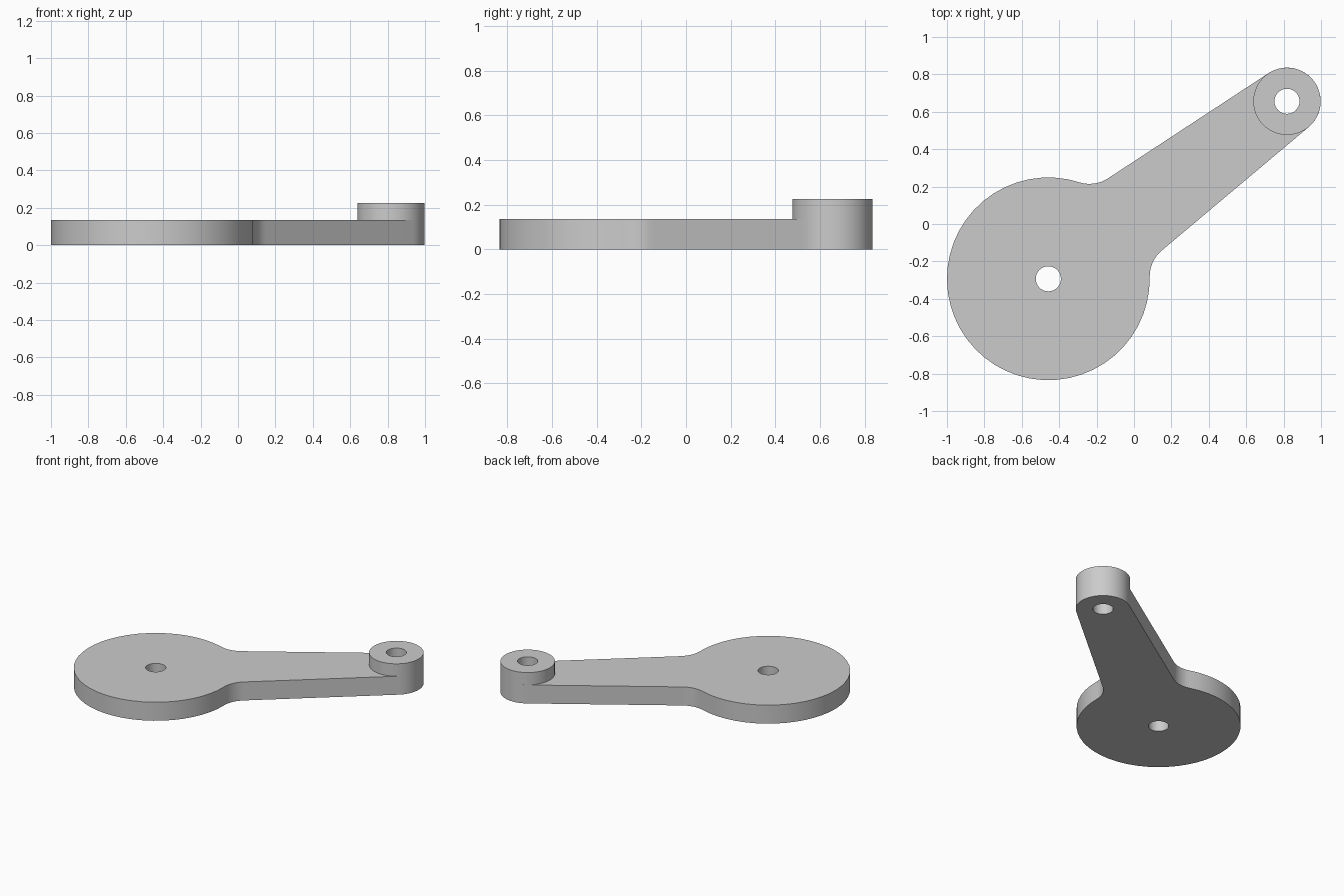
import bpy, bmesh
from math import sin, cos, asin, atan2, sqrt, pi, radians
from mathutils import Vector, Matrix

if "Cube" in bpy.data.objects:
    bpy.data.objects.remove(bpy.data.objects["Cube"])

DISC, DISC_R = Vector((-0.458, -0.293)), 0.542
BOSS, BOSS_R = Vector((0.818, 0.656)), 0.18
HOLE_R, FILLET = 0.067, 0.18
PLATE_TOP, BOSS_TOP = 0.135, 0.225

grey = bpy.data.materials.new("light grey metal")
grey.use_nodes = True
grey.diffuse_color = (0.6, 0.6, 0.6, 1)
grey.node_tree.nodes["Principled BSDF"].inputs["Base Color"].default_value = (0.6, 0.6, 0.6, 1)


def arc(centre, radius, start, end, steps):
    return [centre + radius * Vector((cos(a), sin(a)))
            for a in (start + (end - start) * i / steps for i in range(steps + 1))]


def circle(centre, radius, steps=40):
    return arc(centre, radius, 0, 2 * pi, steps)[:-1]


def extrude_profile(name, loops, bottom, top):
    """Solid between two heights; the first loop is the outline, the rest are holes."""
    bm = bmesh.new()
    for loop in loops:
        verts = [bm.verts.new((p.x, p.y, bottom)) for p in loop]
        for a, b in zip(verts, verts[1:] + verts[:1]):
            bm.edges.new((a, b))
    bmesh.ops.triangle_fill(bm, use_beauty=True, edges=bm.edges[:])
    new = bmesh.ops.extrude_face_region(bm, geom=bm.faces[:], use_keep_orig=True)
    bmesh.ops.translate(bm, vec=(0, 0, top - bottom),
                        verts=[v for v in new["geom"] if isinstance(v, bmesh.types.BMVert)])
    bmesh.ops.recalc_face_normals(bm, faces=bm.faces[:])
    mesh = bpy.data.meshes.new(name)
    bm.to_mesh(mesh)
    bm.free()
    mesh.materials.append(grey)
    obj = bpy.data.objects.new(name, mesh)
    bpy.context.collection.objects.link(obj)
    bpy.ops.object.select_all(action='DESELECT')
    obj.select_set(True)
    bpy.context.view_layer.objects.active = obj
    bpy.ops.object.shade_smooth_by_angle(angle=radians(30))


# Half outline of the lever along a local axis from disc to boss
axis = BOSS - DISC
length = axis.length
taper = radians(3.4)
normal = Vector((sin(taper), cos(taper)))
along = Vector((cos(taper), -sin(taper)))
edge = length * sin(taper) + BOSS_R
reach = sqrt((DISC_R + FILLET) ** 2 - (edge + FILLET) ** 2)
fillet_centre = (edge + FILLET) * normal + reach * along
join = atan2(fillet_centre.y, fillet_centre.x)

half = arc(Vector((length, 0)), BOSS_R, 0, pi / 2 - taper, 12)
half += arc(fillet_centre, FILLET, -pi / 2 - taper, join - pi, 8)
half += arc(Vector((0, 0)), DISC_R, join, pi, 20)[1:]

# Mirror the half across the axis, then turn it into place
outline = half + [Vector((p.x, -p.y)) for p in reversed(half[1:-1])]
turn = Matrix.Rotation(atan2(axis.y, axis.x), 2)
outline = [DISC + turn @ p for p in outline]

# Lever plate with both bores, and the raised boss on its narrow end
extrude_profile("lever_plate", [outline, circle(DISC, HOLE_R), circle(BOSS, HOLE_R)], 0, PLATE_TOP)
extrude_profile("pivot_boss", [circle(BOSS, BOSS_R, 48), circle(BOSS, HOLE_R)], PLATE_TOP, BOSS_TOP)
